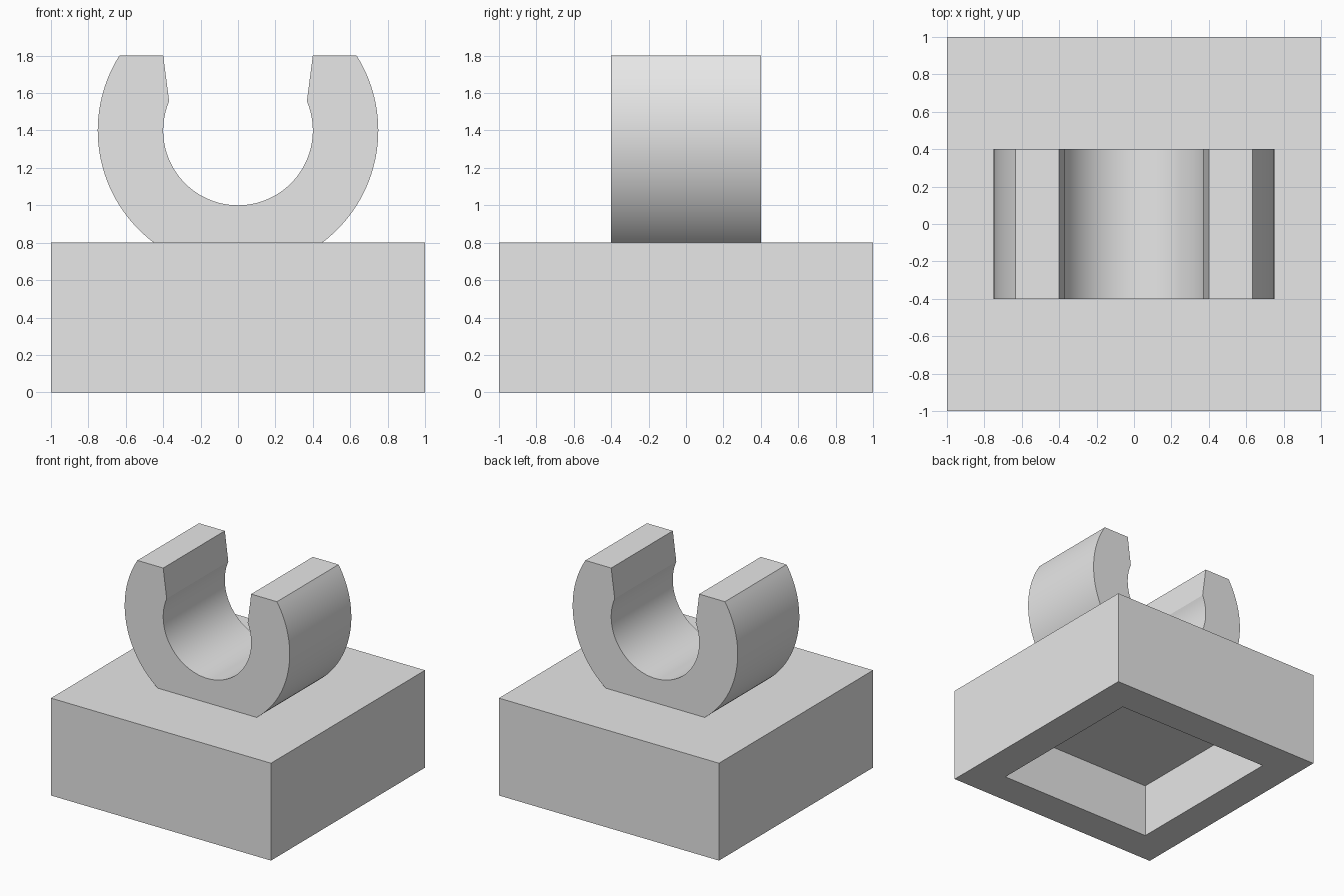
import bpy
import bmesh
from math import asin, cos, sin, pi, radians

old = bpy.data.objects.get("Cube")
if old:
    bpy.data.objects.remove(old, do_unlink=True)

grey = bpy.data.materials.new("light_grey")
grey.use_nodes = True
grey.diffuse_color = (0.8, 0.8, 0.8, 1)
grey.node_tree.nodes["Principled BSDF"].inputs["Base Color"].default_value = (0.8, 0.8, 0.8, 1)


def add_object(name, bm):
    bmesh.ops.recalc_face_normals(bm, faces=bm.faces)
    mesh = bpy.data.meshes.new(name)
    bm.to_mesh(mesh)
    bm.free()
    mesh.materials.append(grey)
    obj = bpy.data.objects.new(name, mesh)
    bpy.context.collection.objects.link(obj)
    return obj


def arc(radius, start, end, steps, centre_z):
    angles = [start + (end - start) * i / steps for i in range(steps + 1)]
    return [(radius * cos(a), centre_z + radius * sin(a)) for a in angles]


# Square base block with a square pocket underneath
size, height, wall, pocket_depth = 2.0, 0.8, 0.4, 0.45
bm = bmesh.new()
bmesh.ops.create_cube(bm, size=1)
bmesh.ops.scale(bm, vec=(size, size, height), verts=bm.verts)
bmesh.ops.translate(bm, vec=(0, 0, height / 2), verts=bm.verts)
bm.normal_update()
bottom = min(bm.faces, key=lambda f: f.calc_center_median().z)
bmesh.ops.inset_region(bm, faces=[bottom], thickness=wall)
bmesh.ops.translate(bm, vec=(0, 0, 0), verts=bottom.verts)
pocket = bmesh.ops.extrude_discrete_faces(bm, faces=[bottom])["faces"][0]
bmesh.ops.translate(bm, vec=(0, 0, pocket_depth), verts=pocket.verts)
add_object("base_block", bm)

# Open clip: outer arc, flat tips, flared mouth and round grip
centre_z, top_z, outer, inner, half_depth = 1.4, 1.8, 0.75, 0.4, 0.4
low = asin((height - centre_z) / outer)
high = asin((top_z - centre_z) / outer)
lip = radians(23)
profile = arc(outer, low, high, 32, centre_z)
profile += [(inner, top_z)]
profile += arc(inner, lip, -pi - lip, 72, centre_z)
profile += [(-inner, top_z)]
profile += arc(outer, pi - high, pi - low, 32, centre_z)

bm = bmesh.new()
front = bm.faces.new([bm.verts.new((x, -half_depth, z)) for x, z in profile])
extruded = bmesh.ops.extrude_face_region(bm, geom=[front], use_keep_orig=True)["geom"]
back_verts = [g for g in extruded if isinstance(g, bmesh.types.BMVert)]
bmesh.ops.translate(bm, vec=(0, 2 * half_depth, 0), verts=back_verts)
clip = add_object("open_clip", bm)

bpy.ops.object.select_all(action="DESELECT")
clip.select_set(True)
bpy.context.view_layer.objects.active = clip
bpy.ops.object.shade_smooth_by_angle(angle=radians(15))
